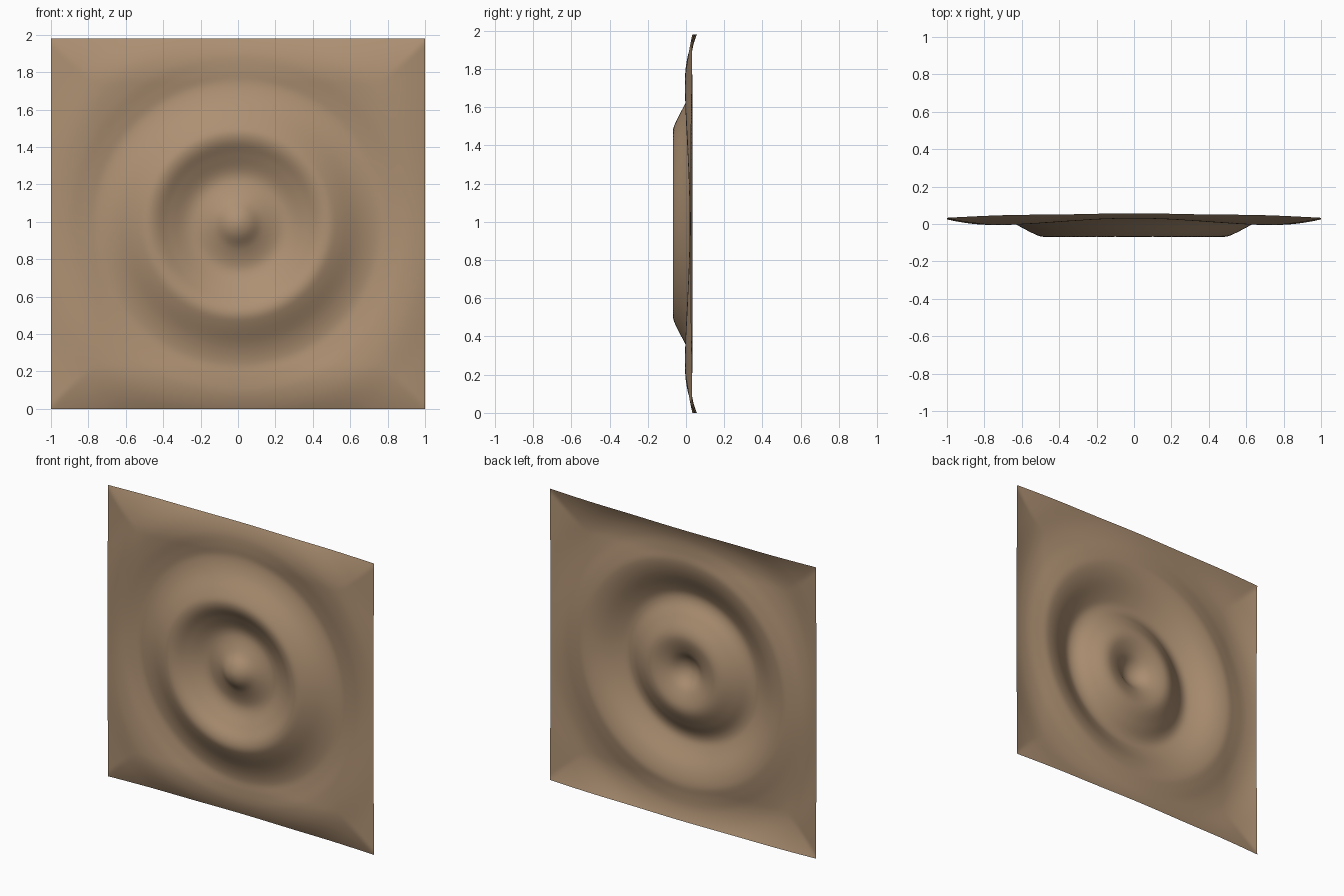
import bpy, bmesh, math

if "Cube" in bpy.data.objects:
    bpy.data.objects.remove(bpy.data.objects["Cube"])

# Radial relief profile: (radius, y); negative y bulges to the front
PROFILE = [(0, -.06), (.06, -.045), (.13, .0), (.22, .03), (.28, .025),
           (.37, -.02), (.44, -.06), (.49, -.068), (.54, -.05), (.66, .01),
           (.75, .033), (.82, .025), (.92, .005), (1.03, -.005), (1.2, 0), (1.45, 0)]


def profile(r):
    # smooth cubic interpolation through the profile points
    n = len(PROFILE)
    slope = lambda i: 0 if i in (0, n - 1) else (
        (PROFILE[i + 1][1] - PROFILE[i - 1][1]) / (PROFILE[i + 1][0] - PROFILE[i - 1][0]))
    for i in range(n - 1):
        (a, ya), (b, yb) = PROFILE[i], PROFILE[i + 1]
        if r <= b:
            h, t = b - a, (r - a) / (b - a)
            return (ya * (2*t**3 - 3*t*t + 1) + yb * (3*t*t - 2*t**3)
                    + h * slope(i) * (t**3 - 2*t*t + t) + h * slope(i + 1) * (t**3 - t*t))
    return 0


def curl(d, width):
    # backward bend close to a border
    return max(0, 1 - d / width) ** 2


# Rippled sheet: a fine grid pushed in and out by the relief
bm = bmesh.new()
bmesh.ops.create_grid(bm, x_segments=120, y_segments=120, size=1)
H = .99
for v in bm.verts:
    x, z = v.co.x, v.co.y * H
    y = profile(math.hypot(x, z))
    y += max(.06 * (1 - .45 * x * x) * curl(H - abs(z), .24), .03 * curl(1 - abs(x), .25))
    v.co = (x, y, z + H)
bmesh.ops.recalc_face_normals(bm, faces=bm.faces)
bm.normal_update()
if sum(f.normal.y for f in bm.faces) > 0:
    bmesh.ops.reverse_faces(bm, faces=bm.faces)

mesh = bpy.data.meshes.new("rippled_sheet")
bm.to_mesh(mesh)
bm.free()
mesh.shade_smooth()
sheet = bpy.data.objects.new("rippled_sheet", mesh)
bpy.context.collection.objects.link(sheet)

# Tan colour
tan = bpy.data.materials.new("tan")
tan.diffuse_color = (.42, .28, .17, 1)
tan.use_nodes = True
tan.node_tree.nodes["Principled BSDF"].inputs["Base Color"].default_value = tan.diffuse_color
mesh.materials.append(tan)
